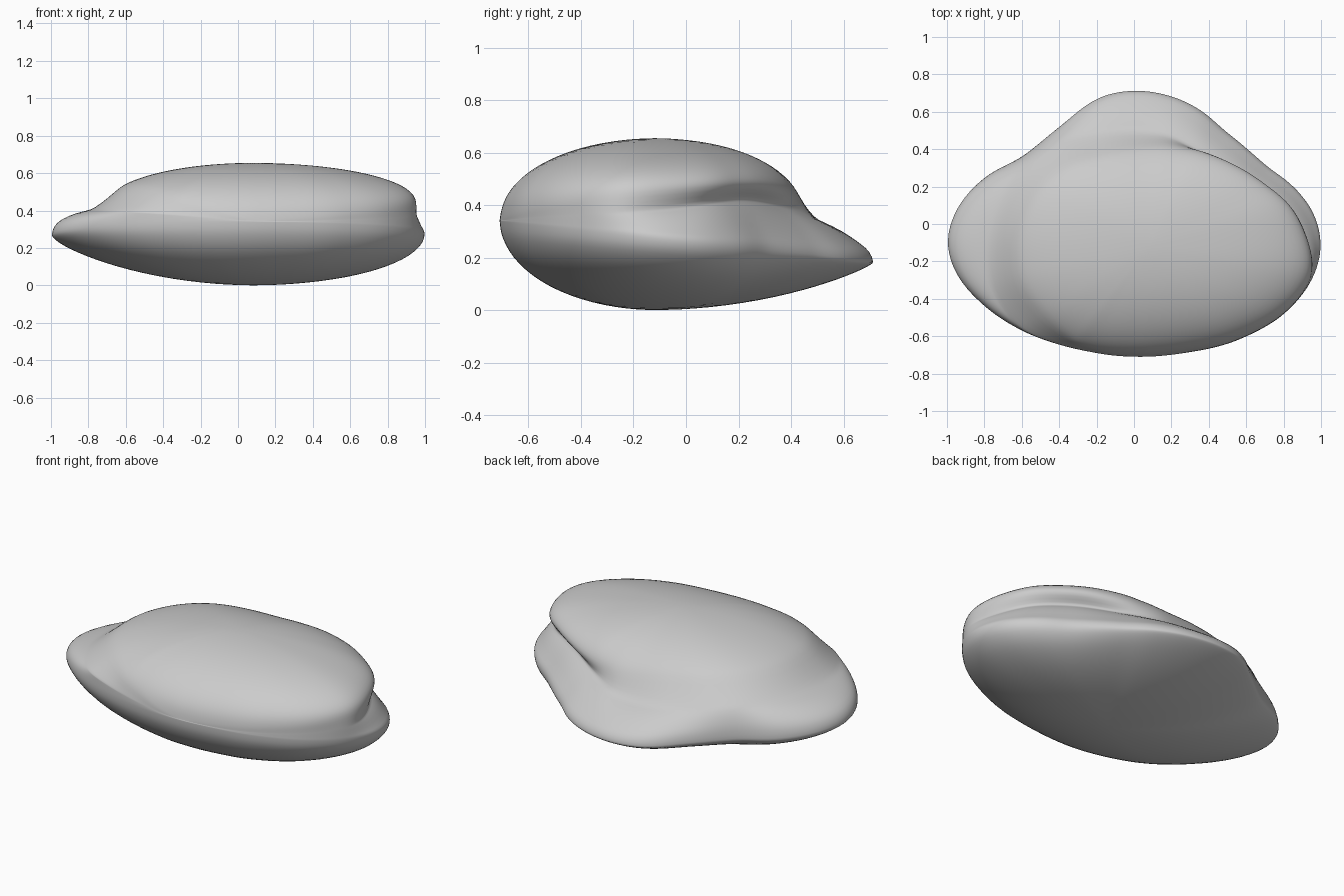
import bpy, bmesh, math

old = bpy.data.objects.get("Cube")
if old:
    bpy.data.objects.remove(old, do_unlink=True)

CX, CY = 0.08, -0.12      # hub of the shell's radial profiles
SEGMENTS = 96
TOP = 0.655

# Plan outlines: outer rim of the lower shell, and edge of the upper dome
RIM = [(1, -.13), (.965, .05), (.865, .19), (.7, .32), (.5, .49), (.35, .615), (.2, .685),
       (0, .715), (-.18, .68), (-.4, .52), (-.6, .36), (-.8, .25), (-.95, .08),
       (-1, -.1), (-.95, -.27), (-.8, -.44), (-.6, -.57), (-.4, -.645), (-.2, -.69),
       (.05, -.71), (.3, -.685), (.58, -.61), (.82, -.465), (.95, -.3)]
DOME = [(.955, -.2), (.92, -.05), (.84, .1), (.7, .22), (.5, .34), (.3, .41), (.18, .44),
        (0, .45), (-.2, .43), (-.4, .37), (-.58, .23), (-.69, .03), (-.72, -.18),
        (-.69, -.35), (-.57, -.52), (-.36, -.65), (.05, -.71), (.3, -.685), (.58, -.61),
        (.82, -.465), (.94, -.3)]
# Values every 30 degrees, counter-clockwise from +x
DOME_Z = [.455, .475, .44, .365, .37, .41, .42, .4, .365, .35, .365, .405]
CREASE_Z = [.38, .42, .39, .345, .36, .4, .41, .4, .37, .345, .345, .36]
CONE = [0, 0, .5, .75, .7, .6, .55, .15, 0, 0, 0, 0]       # straightness of the underside
SOFT = [0, 0, .1, .7, 1, 1, 1, 1, .5, 0, 0, 0]             # fillet between skirt and dome
BULGE = [.3, .3, .35, .42, .5, .55, .58, .62, .6, .45, .35, .3]   # roundness of the lip


def polar(points):
    return sorted((math.atan2(y - CY, x - CX) % math.tau, math.hypot(x - CX, y - CY))
                  for x, y in points)


def even(values):
    return [(i * math.tau / len(values), v) for i, v in enumerate(values)]


def sample(keys, angle):
    """Smooth periodic interpolation of (angle, value) keys."""
    n = len(keys)

    def key(i):
        return keys[i % n][0] + math.tau * (i // n), keys[i % n][1]

    if angle < keys[0][0]:
        angle += math.tau
    i = max(k for k in range(n) if keys[k][0] <= angle)
    (a0, v0), (a1, v1), (a2, v2), (a3, v3) = [key(i + k) for k in (-1, 0, 1, 2)]
    h = a2 - a1
    t = (angle - a1) / h
    m1 = (v2 - v0) / (a2 - a0) * h
    m2 = (v3 - v1) / (a3 - a1) * h
    return ((2*t**3 - 3*t*t + 1) * v1 + (t**3 - 2*t*t + t) * m1
            + (3*t*t - 2*t**3) * v2 + (t**3 - t*t) * m2)


CURVES = [polar(RIM), polar(DOME)]
CURVES += [even(v) for v in (DOME_Z, CREASE_Z, CONE, SOFT, BULGE)]


def profile(angle):
    """Radius and height pairs from the underside hub to the dome hub."""
    rim, dome, dome_z, crease_z, cone, soft, bulge = [sample(c, angle) for c in CURVES]
    dome = min(dome, rim * .997)
    soft = min(max(soft, 0), 1)
    rim_z = .262 - .11 * (CY + rim * math.sin(angle))
    # The dome overhangs the skirt on the back left side
    lap = (angle + math.radians(15)) % math.tau / math.radians(97)
    undercut = .075 * math.sin(math.pi * lap) ** 1.5 if lap < 1 else 0
    crease = min(dome + .012 + .04 * soft, rim * .998) - undercut

    pts = []
    for t in (.12, .25, .4, .55, .68, .79, .88, .94, .98, .995):   # bowl
        bowl = (1 - math.sqrt(1 - t * t)) * (1 - cone) + t * t * cone
        pts.append((rim * t, rim_z * bowl))
    pts.append((rim, rim_z))
    for a, h in ((.05, bulge * .55), (.22, bulge), (.55, .55 + bulge * .45), (.85, .93), (1, 1)):
        pts.append((rim + (crease - rim) * a, rim_z + (crease_z - rim_z) * h))

    start = 28 * soft                                              # dome
    arc = []
    for k in range(10):
        a = math.radians(start + (83 - start) * k / 9)
        arc.append((dome * math.cos(a), dome_z + (TOP - dome_z) * math.sin(a)))
    pts.append(((crease + arc[0][0]) / 2, crease_z + (arc[0][1] - crease_z) * .45))
    return pts + arc


# Shell body: radial profiles skinned into one closed surface
bm = bmesh.new()
columns = []
for s in range(SEGMENTS):
    ang = math.tau * s / SEGMENTS
    columns.append([bm.verts.new((CX + r * math.cos(ang), CY + r * math.sin(ang), z))
                    for r, z in profile(ang)])
bottom = bm.verts.new((CX, CY, 0))
top = bm.verts.new((CX, CY, TOP))
for s in range(SEGMENTS):
    a, b = columns[s], columns[(s + 1) % SEGMENTS]
    bm.faces.new((bottom, b[0], a[0]))
    bm.faces.new((top, a[-1], b[-1]))
    for k in range(len(a) - 1):
        bm.faces.new((a[k], b[k], b[k + 1], a[k + 1]))
bmesh.ops.recalc_face_normals(bm, faces=bm.faces)
mesh = bpy.data.meshes.new("shell_body")
bm.to_mesh(mesh)
bm.free()
mesh.shade_smooth()
shell = bpy.data.objects.new("shell_body", mesh)
bpy.context.collection.objects.link(shell)
smooth = shell.modifiers.new("rounding", 'SUBSURF')
smooth.levels = smooth.render_levels = 1

# Plain grey material
grey = bpy.data.materials.new("light_grey")
grey.use_nodes = True
colour = (.6, .6, .6, 1)
grey.diffuse_color = colour
grey.node_tree.nodes["Principled BSDF"].inputs["Base Color"].default_value = colour
mesh.materials.append(grey)
